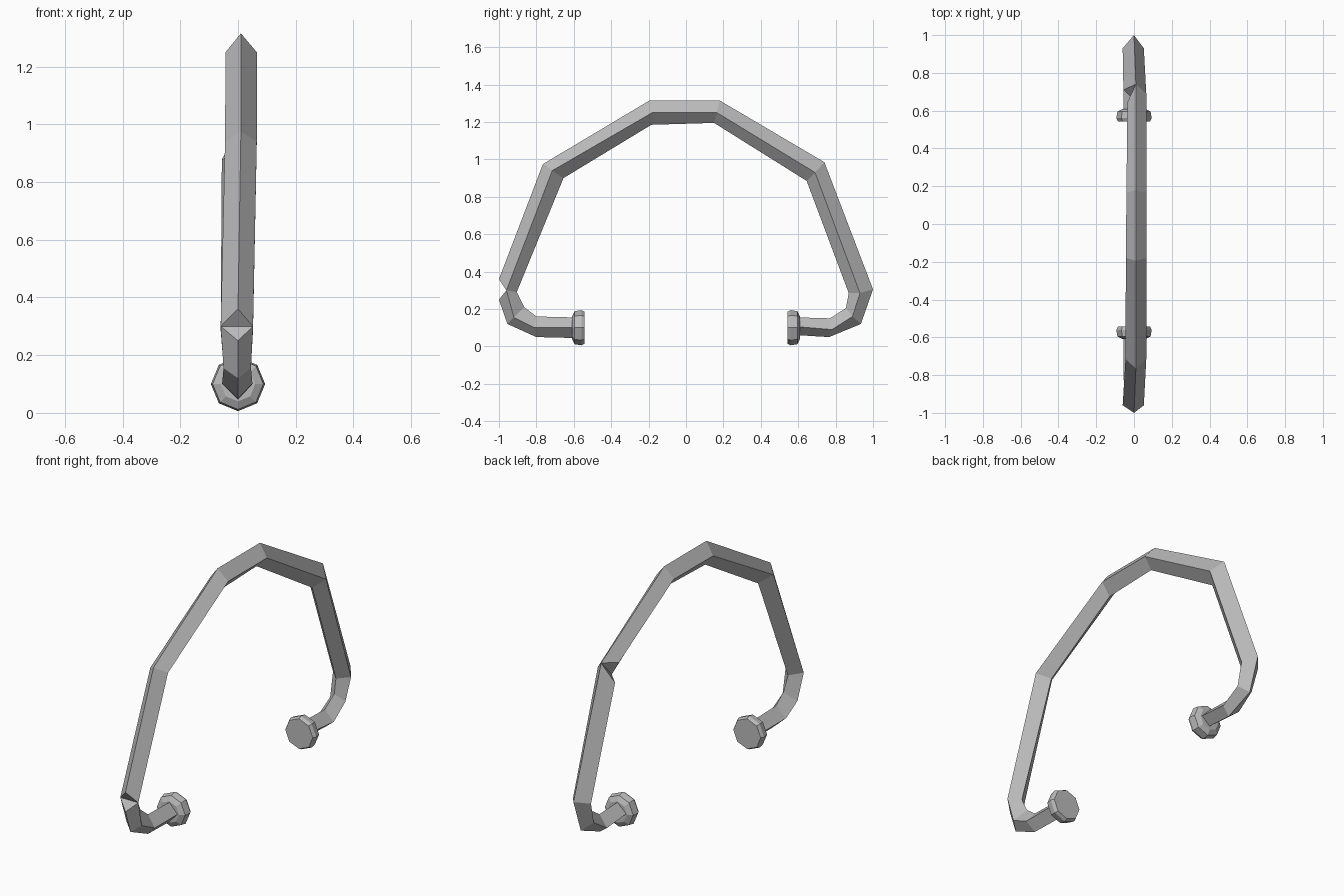
import bpy, bmesh, math
from mathutils import Vector

cube = bpy.data.objects.get("Cube")
if cube:
    bpy.data.objects.remove(cube, do_unlink=True)

metal = bpy.data.materials.new("grey metal")
metal.use_nodes = True
GREY = (0.5, 0.5, 0.5, 1)
metal.diffuse_color = GREY
metal.node_tree.nodes["Principled BSDF"].inputs["Base Color"].default_value = GREY


def finish(name, bm):
    bmesh.ops.recalc_face_normals(bm, faces=bm.faces)
    mesh = bpy.data.meshes.new(name)
    bm.to_mesh(mesh)
    bm.free()
    mesh.materials.append(metal)
    obj = bpy.data.objects.new(name, mesh)
    bpy.context.collection.objects.link(obj)
    return obj


# Bent bar with a diamond section: outer (y, z), side (y, z), inner (y, z), (left x, right x)
stations = [
    ((-.60, .045), (-.60, .10), (-.60, .155), (-.055, .05)),
    ((-.80, .05), (-.81, .10), (-.80, .16), (-.055, .05)),
    ((-.955, .12), (-.92, .155), (-.865, .21), (-.05, .045)),
    ((-1, .25), (-.96, .30), (-.905, .29), (-.06, .052)),
    ((-.765, .975), (-.715, .94), (-.655, .90), (-.045, .065)),
    ((-.195, 1.315), (-.18, 1.25), (-.185, 1.185), (-.043, .065)),
    ((.18, 1.315), (.165, 1.25), (.15, 1.195), (-.04, .065)),
    ((.74, .985), (.69, .93), (.645, .885), (-.04, .065)),
    ((1, .305), (.93, .285), (.87, .285), (-.06, .052)),
    ((.935, .12), (.89, .16), (.855, .205), (-.05, .045)),
    ((.765, .05), (.78, .09), (.77, .15), (-.055, .05)),
    ((.60, .06), (.60, .105), (.60, .155), (-.055, .05)),
]
# Notched bends: station -> (corner, its place before the bend, its place after)
notches = {3: (0, (0, -1, .25), (0, -1, .36)),
           7: (3, (-.035, .645, .965), (-.056, .71, .88))}

bm = bmesh.new()
previous = None
for i, (outer, side, inner, (left, right)) in enumerate(stations):
    ridge = .01 if 4 <= i <= 7 else 0
    entry = [bm.verts.new(p) for p in
             ((ridge, *outer), (right, *side), (ridge, *inner), (left, *side))]
    leave = list(entry)
    if i in notches:
        corner, before, after = notches[i]
        entry[corner].co = Vector(before)
        leave[corner] = bm.verts.new(after)
        a, b = entry[corner - 1], entry[(corner + 1) % 4]
        bm.faces.new((a, entry[corner], b))
        bm.faces.new((b, leave[corner], a))
    if previous:
        for k in range(4):
            n = (k + 1) % 4
            bm.faces.new((previous[k], previous[n], entry[n], entry[k]))
    else:
        bm.faces.new(entry)
    previous = leave
bm.faces.new(previous)
finish("handle_bar", bm)


# Eight-sided end knobs: (distance from centre, radius)
def knob(name, sign):
    bm = bmesh.new()
    rings = []
    for y, r in ((.61, .06), (.595, .088), (.56, .094), (.542, .085)):
        rings.append([bm.verts.new((r * math.sin(k * math.tau / 8), sign * y,
                                    .1 - r * math.cos(k * math.tau / 8)))
                      for k in range(8)])
    for a, b in zip(rings, rings[1:]):
        for k in range(8):
            n = (k + 1) % 8
            bm.faces.new((a[k], a[n], b[n], b[k]))
    bm.faces.new(rings[0])
    bm.faces.new(rings[-1])
    finish(name, bm)


knob("front_knob", -1)
knob("back_knob", 1)
